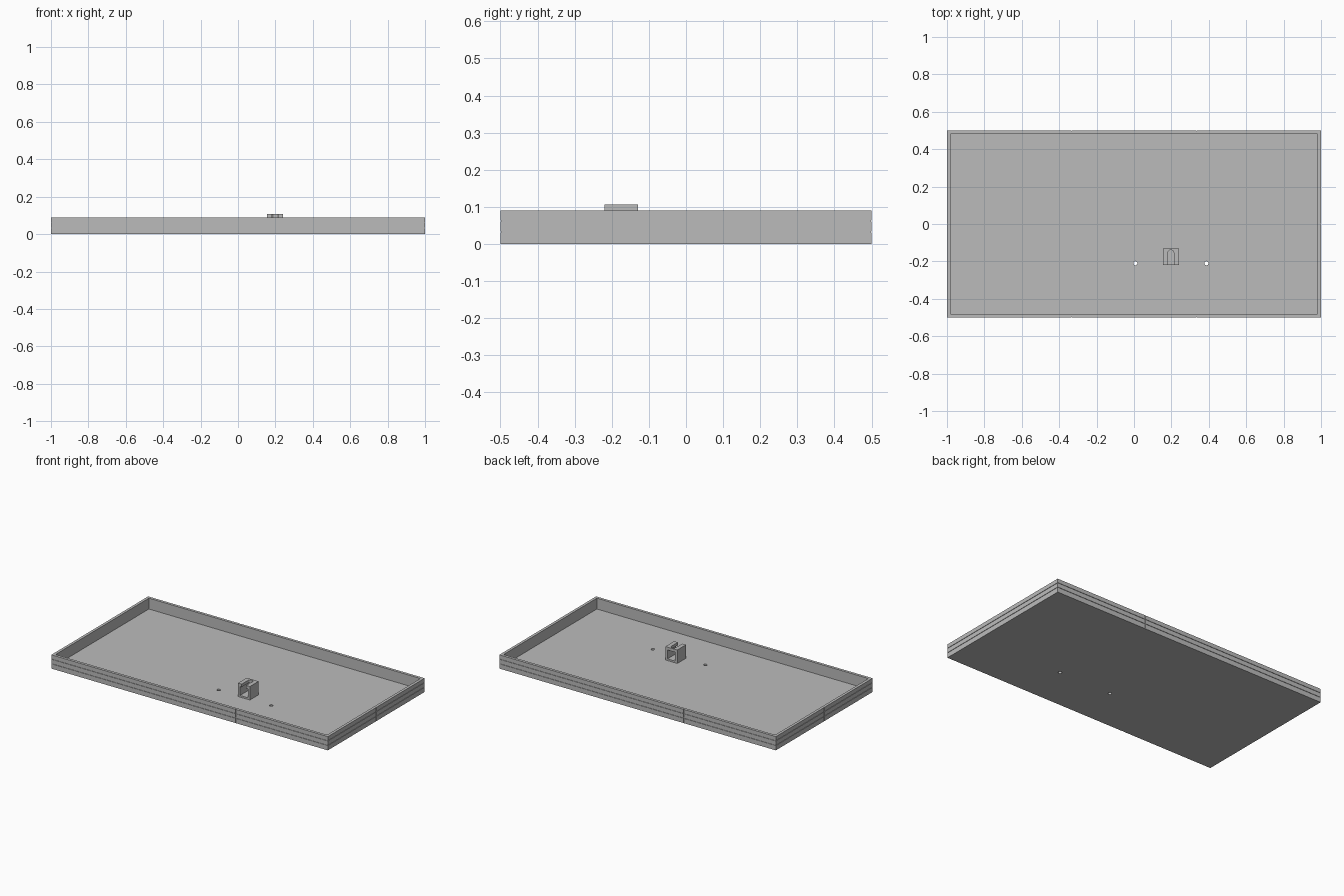
import bpy

cube = bpy.data.objects.get("Cube")
if cube:
    bpy.data.objects.remove(cube, do_unlink=True)

grey = bpy.data.materials.new("plain grey")
grey.use_nodes = True
grey.diffuse_color = (0.5, 0.5, 0.5, 1)
grey.node_tree.nodes["Principled BSDF"].inputs["Base Color"].default_value = grey.diffuse_color


def box(name, x, y, z):
    """Box from (low, high) ranges on each axis."""
    ranges = (x, y, z)
    bpy.ops.mesh.primitive_cube_add(size=1, location=[(a + b) / 2 for a, b in ranges])
    ob = bpy.context.object
    ob.name = name
    for v in ob.data.vertices:
        for i, (a, b) in enumerate(ranges):
            v.co[i] *= b - a
    ob.data.materials.append(grey)
    return ob


def cylinder(name, radius, x, y, z, sides=24):
    bpy.ops.mesh.primitive_cylinder_add(vertices=sides, radius=radius, depth=z[1] - z[0],
                                        location=(x, y, sum(z) / 2))
    ob = bpy.context.object
    ob.name = name
    ob.data.materials.append(grey)
    return ob


def cut(target, cutters):
    """Subtract each cutter, then drop it."""
    for c in cutters:
        c.hide_render = True
        mod = target.modifiers.new("cut", "BOOLEAN")
        mod.operation, mod.solver, mod.object = "DIFFERENCE", "EXACT", c
        bpy.context.view_layer.objects.active = target
        bpy.ops.object.modifier_apply(modifier=mod.name)
        bpy.data.objects.remove(c, do_unlink=True)


HX, HY, TOP = 1.0, 0.5, 0.09
WALL, FLOOR = 0.018, 0.019
G = 0.003          # groove depth and width
OVER = 0.02        # cutter overshoot
full = (-OVER, TOP + OVER)

# Open tray with a thin floor
tray = box("tray", (-HX, HX), (-HY, HY), (0, TOP))
cut(tray, [box("inside", (WALL - HX, HX - WALL), (WALL - HY, HY - WALL), (FLOOR, TOP + OVER))])

# Shallow grooves: two courses all round, vertical seams on every side
grooves = []
for s in (-1, 1):
    side_x = sorted((s * (HX - G), s * (HX + OVER)))
    side_y = sorted((s * (HY - G), s * (HY + OVER)))
    for z in (0.031, 0.061):
        grooves.append(box("groove", side_x, (-HY - OVER, HY + OVER), (z, z + G)))
        grooves.append(box("groove", (-HX - OVER, HX + OVER), side_y, (z, z + G)))
    for x in (-HX / 3, HX / 3):
        grooves.append(box("seam", (x - G / 2, x + G / 2), side_y, full))
    grooves.append(box("seam", side_x, (-G / 2, G / 2), full))
cut(tray, grooves)

# Two holes through the floor, either side of the bracket
BX, HOLE_Y = 0.197, -0.21
cut(tray, [cylinder("hole", 0.011, BX + s * 0.19, HOLE_Y, (-OVER, 0.05)) for s in (-1, 1)])

# Bracket: a hollow block with a round-ended slot in its top
FRONT, BACK, PEAK = -0.22, -0.13, 0.107
bracket = box("bracket", (BX - 0.043, BX + 0.043), (FRONT, BACK), (FLOOR - 0.002, PEAK))
slot_z = (0.06, PEAK + OVER)
SLOT = 0.016
cut(bracket, [
    box("tunnel", (BX - 0.028, BX + 0.028), (FRONT - OVER, BACK + OVER), (0.03, 0.088)),
    box("slot", (BX - SLOT, BX + SLOT), (FRONT - OVER, -0.155), slot_z),
    cylinder("slot_end", SLOT, BX, -0.155, slot_z),
])
